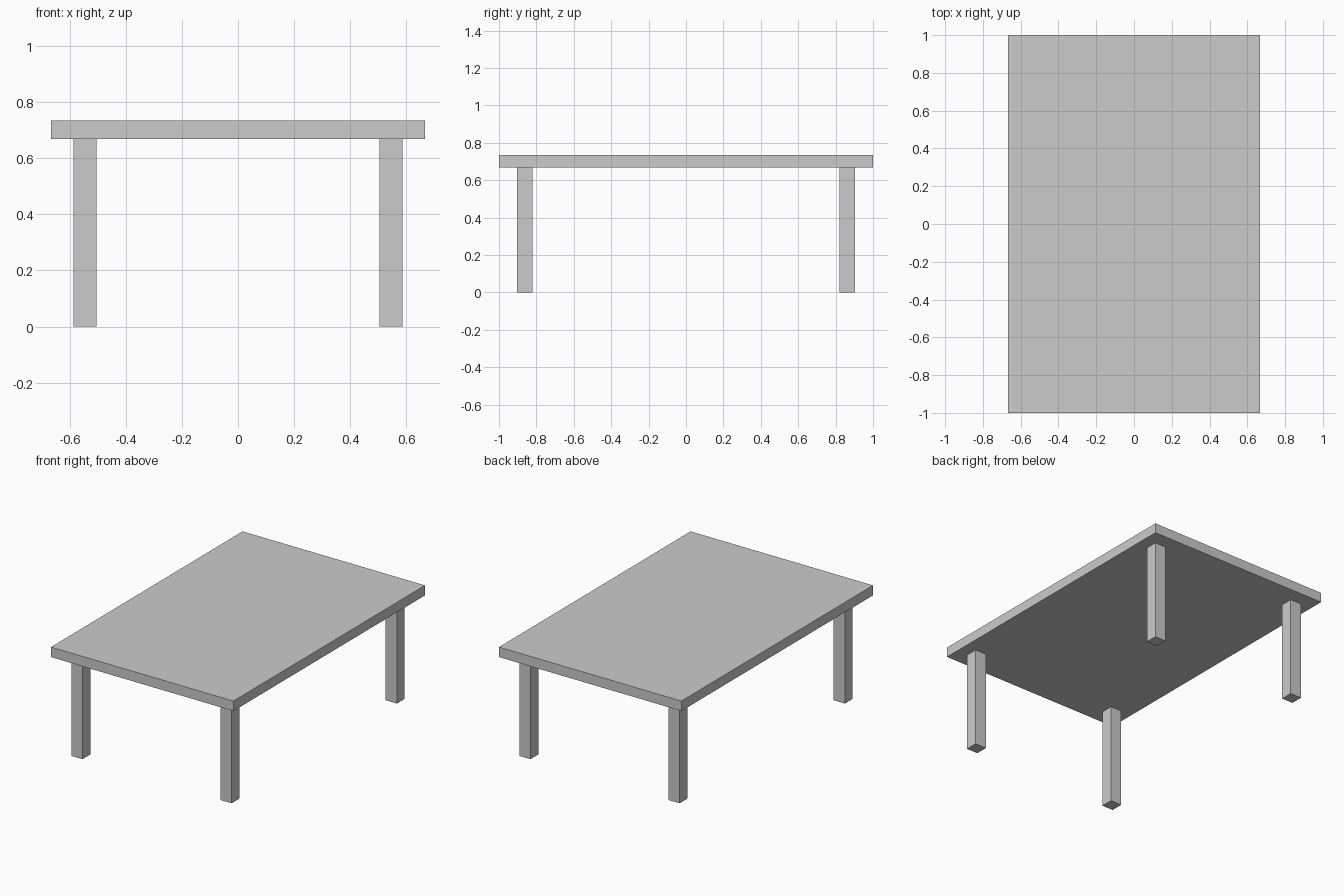
import bpy

if "Cube" in bpy.data.objects:
    bpy.data.objects.remove(bpy.data.objects["Cube"])

TOP_W, TOP_L = 1.333, 2.0       # table top footprint
LEG_H, HEIGHT = 0.668, 0.734    # underside and upper surface of the top
LEG_W = 0.082
LEG_X, LEG_Y = 0.545, 0.862     # leg centres


def box(name, centre, size):
    bpy.ops.mesh.primitive_cube_add(size=1, location=centre)
    obj = bpy.context.object
    obj.name = name
    obj.scale = size
    bpy.ops.object.transform_apply(location=False, rotation=False, scale=True)
    return obj


# Table top
box("table_top", (0, 0, (LEG_H + HEIGHT) / 2), (TOP_W, TOP_L, HEIGHT - LEG_H))

# Four square legs
for y_name, sy in (("front", -1), ("back", 1)):
    for x_name, sx in (("left", -1), ("right", 1)):
        box(f"{y_name}_{x_name}_leg", (sx * LEG_X, sy * LEG_Y, LEG_H / 2),
            (LEG_W, LEG_W, LEG_H))
